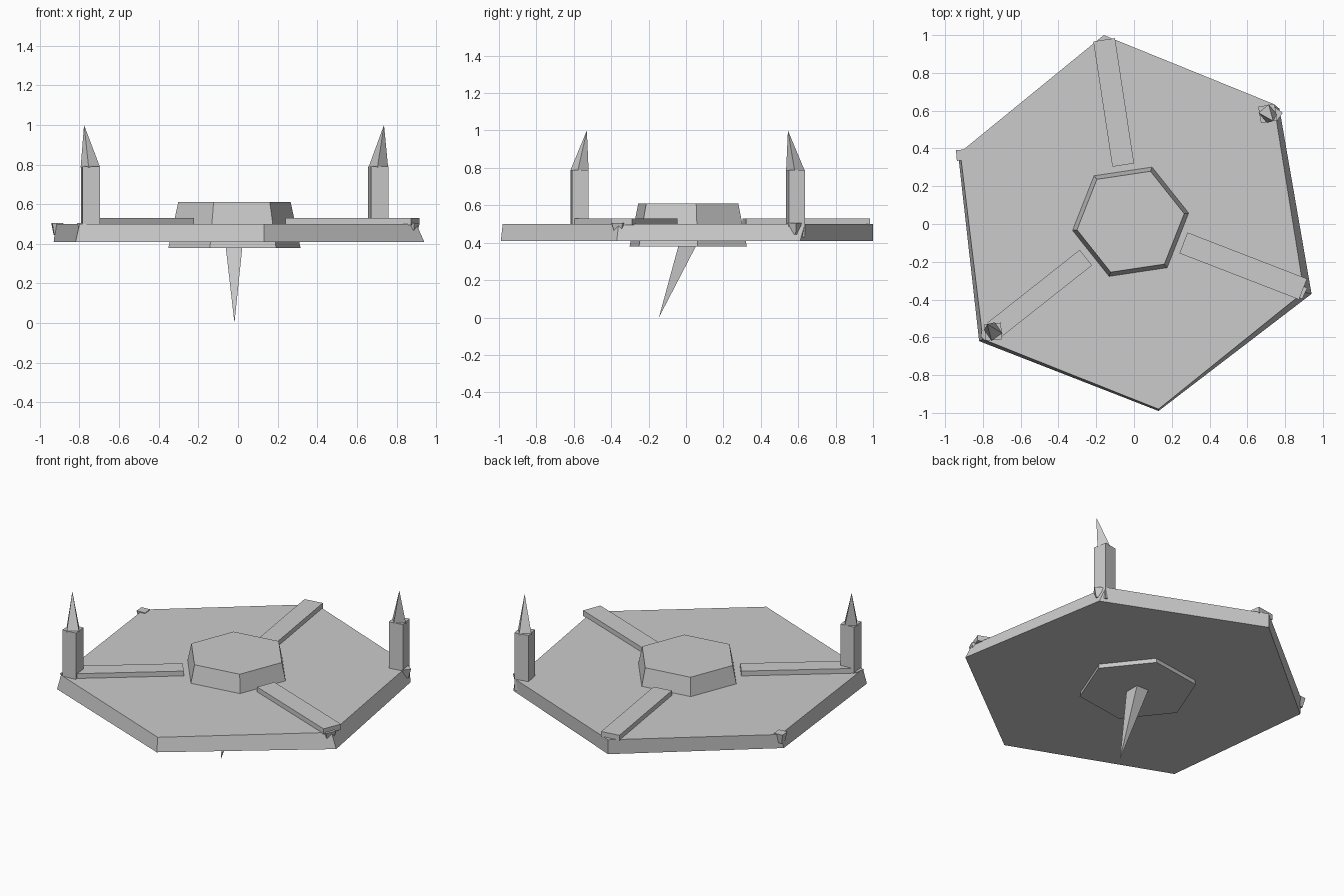
import bpy, bmesh, math
from mathutils import Vector

if "Cube" in bpy.data.objects:
    bpy.data.objects.remove(bpy.data.objects["Cube"])

stone = bpy.data.materials.new("grey stone")
stone.diffuse_color = (0.6, 0.6, 0.6, 1)
stone.use_nodes = True
stone.node_tree.nodes["Principled BSDF"].inputs["Base Color"].default_value = stone.diffuse_color


def loft(name, low, high):
    """Solid between two matching counter-clockwise rings; a one-point ring is an apex."""
    bm = bmesh.new()
    a = [bm.verts.new(p) for p in low]
    b = [bm.verts.new(p) for p in high]
    n = max(len(a), len(b))
    for i in range(n):
        j = (i + 1) % n
        ring = [a[i % len(a)], a[j % len(a)], b[j % len(b)], b[i % len(b)]]
        bm.faces.new(list(dict.fromkeys(ring)))
    for r in (a, b):
        if len(r) > 2:
            bm.faces.new(r)
    bmesh.ops.recalc_face_normals(bm, faces=bm.faces)
    me = bpy.data.meshes.new(name)
    bm.to_mesh(me)
    bm.free()
    me.materials.append(stone)
    ob = bpy.data.objects.new(name, me)
    bpy.context.collection.objects.link(ob)
    return ob


def ring(x, y, z, r, n, deg):
    return [(x + r * math.cos(math.radians(deg + 360 * i / n)),
             y + r * math.sin(math.radians(deg + 360 * i / n)), z) for i in range(n)]


def at(points, z):
    return [(x, y, z) for x, y in points]


# Hexagonal deck with slightly skewed sides
deck_low = [(.94, -.37), (.77, .61), (-.16, 1), (-.93, .36), (-.82, -.62), (.13, -.99)]
deck_top = [(.90, -.36), (.74, .635), (-.16, 1), (-.92, .38), (-.80, -.61), (.13, -.98)]
loft("deck", at(deck_low, .41), at(deck_top, .50))

# Tapered hub running through the deck
loft("hub", ring(-.018, .012, .38, .337, 6, 8.5), ring(-.018, .012, .61, .287, 6, 8.5))

# Leaning spike below the hub
loft("lower_spike", [(-.018, -.145, 0)],
     [(-.062, -.04, .385), (.022, -.04, .385), (.022, .055, .385), (-.062, .055, .385)])

# Radial beams: inner end, outer end, width
beams = {"back_beam": ((-.057, .312), (-.158, .975), .116),
         "right_beam": ((.262, -.10), (.895, -.345), .118),
         "left_beam": ((-.255, -.178), (-.745, -.565), .105)}
for name, (p, q, w) in beams.items():
    p, q = Vector(p), Vector(q)
    d = (q - p).normalized()
    s = Vector((-d.y, d.x)) * w / 2
    base = [p - s, q - s, q + s, p + s]
    loft(name, at(base, .495), at(base, .53))

# Small corner clamps on the deck rim
for name, x, y, r, deg in (("left_clamp", -.912, .365, .04, 50),
                           ("right_clamp", .875, -.355, .045, 20),
                           ("post_clamp", .748, .582, .04, 10),
                           ("front_clamp", -.775, -.575, .045, 35)):
    loft(name, ring(x, y, .445, r * .6, 4, deg), ring(x, y, .505, r, 4, deg))

# Two square posts with leaning pointed caps
for side, x, y, deg, bottom, tip in (
        ("front_left", -.745, -.57, 50, .49, (-.777, -.53)),
        ("back_right", .708, .585, 55, .43, (.737, .545))):
    loft(side + "_post", ring(x, y, bottom, .062, 4, deg), ring(x, y, .79, .062, 4, deg))
    loft(side + "_cap", ring(x, y, .785, .05, 4, deg + 30), [(*tip, 1.0)])
